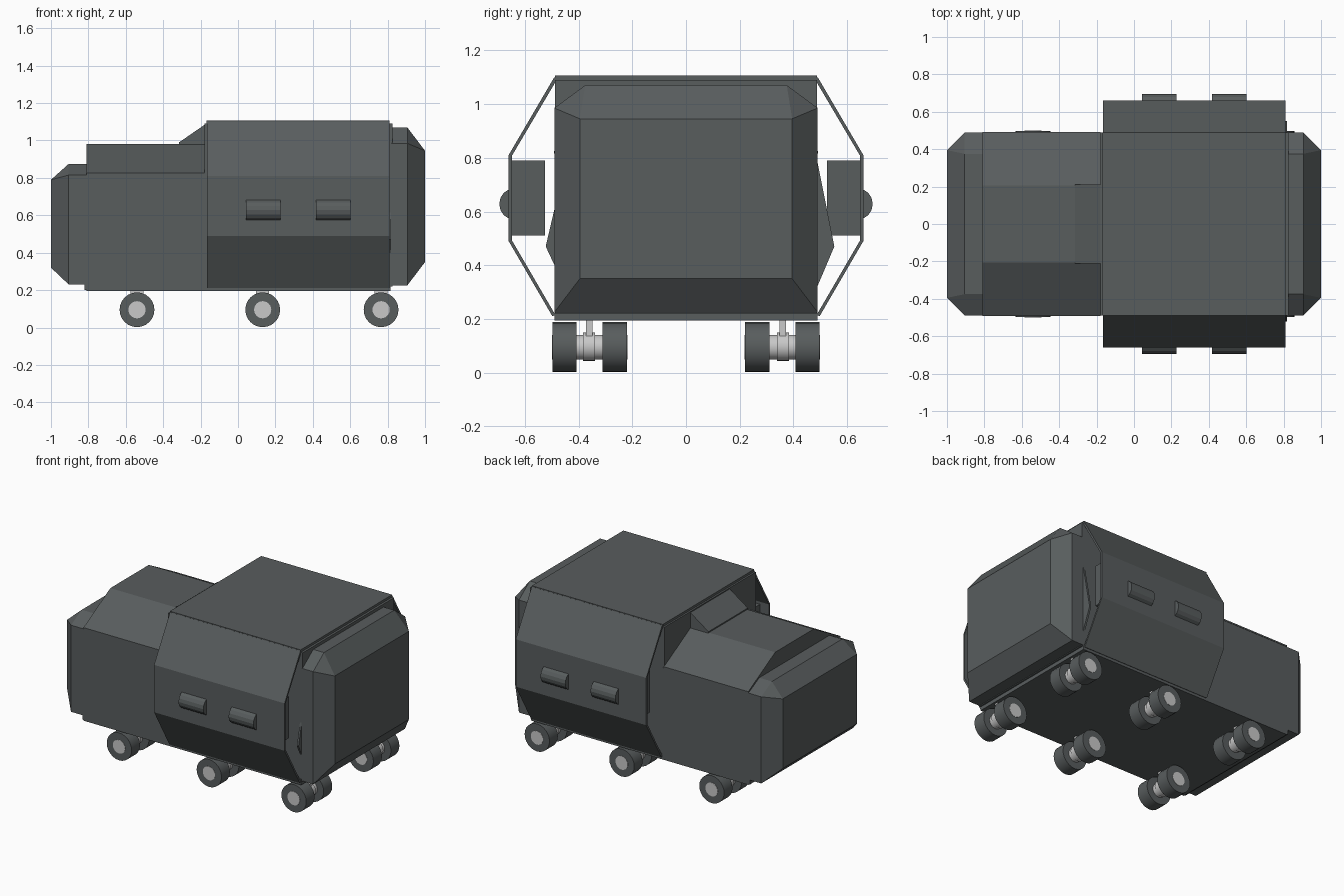
import bpy, bmesh, math
from mathutils import Matrix, Vector

if "Cube" in bpy.data.objects:
    bpy.data.objects.remove(bpy.data.objects["Cube"])


def material(name, col):
    m = bpy.data.materials.new(name)
    m.diffuse_color = (*col, 1)
    m.use_nodes = True
    m.node_tree.nodes["Principled BSDF"].inputs["Base Color"].default_value = m.diffuse_color
    return m


GREY = material("dark_grey", (0.098, 0.109, 0.111))
LIGHT = material("light_metal", (0.58, 0.58, 0.58))


def finish(name, bm, mat):
    bmesh.ops.recalc_face_normals(bm, faces=bm.faces)
    me = bpy.data.meshes.new(name)
    bm.to_mesh(me)
    bm.free()
    me.materials.append(mat)
    ob = bpy.data.objects.new(name, me)
    bpy.context.collection.objects.link(ob)
    return ob


def box(name, x, y, z, mat=GREY):
    bm = bmesh.new()
    bmesh.ops.create_cube(bm, size=1)
    for v in bm.verts:
        v.co = [r[0] + (c + 0.5) * (r[1] - r[0]) for c, r in zip(v.co, (x, y, z))]
    return finish(name, bm, mat)


def prism(name, pts, x0, x1, mat=GREY):
    """Extrude a (y, z) outline along x."""
    bm = bmesh.new()
    f = bm.faces.new([bm.verts.new((x0, y, z)) for y, z in pts])
    r = bmesh.ops.extrude_face_region(bm, geom=[f])
    for v in r["geom"]:
        if isinstance(v, bmesh.types.BMVert):
            v.co.x = x1
    bm.faces.ensure_lookup_table()
    return finish(name, bm, mat)


def hull(name, pts, mat=GREY):
    bm = bmesh.new()
    for p in pts:
        bm.verts.new(p)
    bmesh.ops.convex_hull(bm, input=bm.verts)
    bmesh.ops.dissolve_limit(bm, angle_limit=0.02, verts=bm.verts, edges=bm.edges)
    return finish(name, bm, mat)


def cyl(name, r, lo, hi, centre, axis, segs, mat):
    """Cylinder along 'x' or 'y' from lo to hi."""
    bm = bmesh.new()
    bmesh.ops.create_cone(bm, cap_ends=True, segments=segs, radius1=r, radius2=r, depth=hi - lo)
    mid, (a, z) = (lo + hi) / 2, centre
    if axis == 'y':
        rot, loc = Matrix.Rotation(math.pi / 2, 4, 'X'), Vector((a, mid, z))
    else:
        rot, loc = Matrix.Rotation(math.pi / 2, 4, 'Y'), Vector((mid, a, z))
    bmesh.ops.transform(bm, matrix=Matrix.Translation(loc) @ rot, verts=bm.verts)
    ob = finish(name, bm, mat)
    for p in ob.data.polygons:
        p.use_smooth = axis == 'y' and len(p.vertices) == 4
    return ob


def cap(name, x_in, x_mid, x_end, zb, zs, zt, e0, e1):
    """Chamfered end cap, cut upper corners, rectangular end face."""
    sec = [(s * y, z) for s in (-1, 1) for y, z in ((0.49, zb), (0.49, zs), (0.375, zt))]
    pts = [(x, y, z) for x in (x_in, x_mid) for y, z in sec]
    pts += [(x_end, s * 0.395, z) for s in (-1, 1) for z in (e0, e1)]
    return hull(name, pts)


# Body
box("floor_slab", (-0.81, 0.815), (-0.49, 0.49), (0.195, 0.235))
box("front_body", (-0.82, -0.17), (-0.49, 0.49), (0.2, 0.815))
box("rear_body", (-0.18, 0.825), (-0.488, 0.488), (0.22, 1.09))
prism("front_roof", [(-0.492, 0.815), (0.492, 0.815), (0.492, 0.825), (0.205, 0.982),
                     (-0.205, 0.982), (-0.492, 0.825)], -0.81, -0.178)
cap("front_cap", -0.81, -0.905, -1.0, 0.23, 0.815, 0.875, 0.32, 0.79)
cap("rear_cap", 0.82, 0.905, 1.0, 0.225, 0.985, 1.07, 0.35, 0.945)

# Sloped block where the front roof meets the rear body
hull("roof_wedge", [(x, y, z) for y in (-0.21, 0.21)
                    for x, z in ((-0.315, 0.97), (-0.315, 0.99), (-0.17, 1.09), (-0.17, 0.97))])

# Rear roof sheet and open-ended side shells
box("rear_roof", (-0.168, 0.81), (-0.488, 0.488), (1.085, 1.106))
SHELL = [(0.49, 1.1), (0.66, 0.81), (0.66, 0.49), (0.497, 0.21),
         (0.486, 0.215), (0.648, 0.493), (0.648, 0.807), (0.478, 1.095)]
for side, s in (("front", -1), ("back", 1)):
    prism(side + "_side_shell", [(s * y, z) for y, z in SHELL], -0.165, 0.81)
    ys = sorted((s * 0.525, s * 0.65))
    box(side + "_side_locker", (-0.1, 0.75), ys, (0.51, 0.79))
    for i, x in enumerate((0.042, 0.416)):
        cyl(f"{side}_side_handle_{i + 1}", 0.059, x, x + 0.185, (s * 0.636, 0.628), 'x', 16, GREY)
# Small pointed fins behind the shells
prism("back_fin", [(0.48, 0.83), (0.552, 0.47), (0.48, 0.3)], 0.805, 0.818)
prism("front_fin", [(-0.48, 0.65), (-0.522, 0.47), (-0.48, 0.38)], 0.805, 0.818)

# Six twin-wheel units
for i, x in enumerate((-0.54, 0.132, 0.765)):
    for side, s in (("front", -1), ("back", 1)):
        n = f"{side}_{i + 1}"

        def span(a, b):
            return sorted((s * a, s * b))
        cyl("inner_wheel_" + n, 0.093, *span(0.22, 0.311), (x, 0.095), 'y', 24, GREY)
        cyl("outer_wheel_" + n, 0.093, *span(0.408, 0.497), (x, 0.095), 'y', 24, GREY)
        cyl("axle_" + n, 0.046, *span(0.218, 0.499), (x, 0.095), 'y', 24, LIGHT)
        cyl("axle_collar_" + n, 0.053, *span(0.338, 0.383), (x, 0.097), 'y', 24, LIGHT)
        box("post_" + n, (x - 0.035, x + 0.035), span(0.348, 0.372), (0.1, 0.2), LIGHT)
